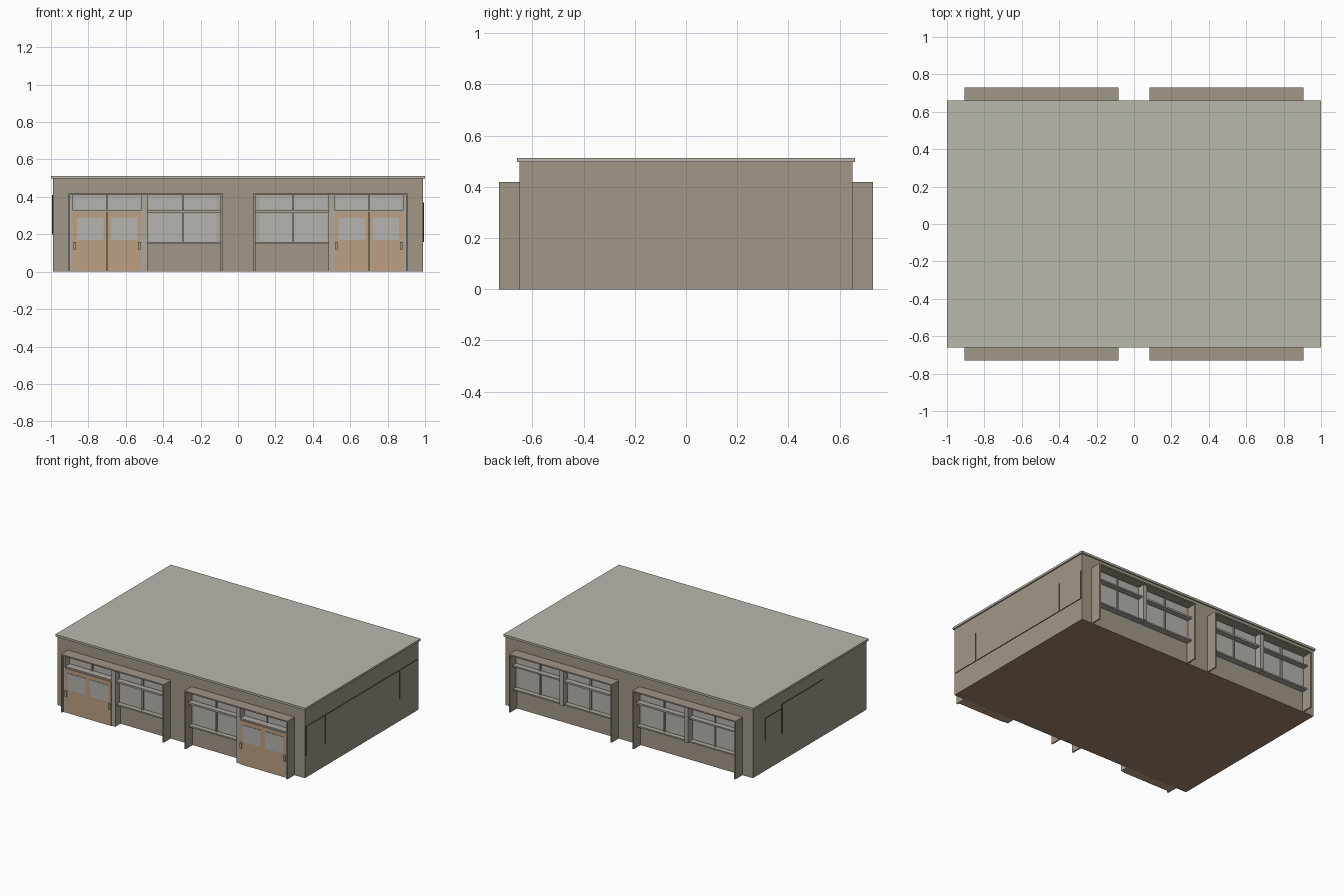
import bpy, bmesh

if "Cube" in bpy.data.objects:
    bpy.data.objects.remove(bpy.data.objects["Cube"])

def mat(name, rgb):
    m = bpy.data.materials.new(name)
    lin = [((c / 255 + 0.055) / 1.055) ** 2.4 for c in rgb]
    m.diffuse_color = (*lin, 1)
    m.use_nodes = True
    m.node_tree.nodes["Principled BSDF"].inputs["Base Color"].default_value = m.diffuse_color
    return m

WALL = mat("wall_taupe", (161, 151, 135))
ROOF = mat("roof_grey", (187, 183, 174))
TRIM = mat("trim_grey", (174, 168, 157))
GLASS = mat("pale_glass", (181, 180, 175))
WOOD = mat("door_wood", (187, 161, 130))
FLOOR = mat("floor_brown", (160, 134, 110))
GREEN = mat("dark_green", (40, 60, 48))

def boxes(name, material, spans):
    """One object made of boxes, each given as (x0, x1, y0, y1, z0, z1)."""
    bm = bmesh.new()
    for x0, x1, y0, y1, z0, z1 in spans:
        geo = bmesh.ops.create_cube(bm, size=1)
        for v in geo["verts"]:
            v.co = (x1 if v.co.x > 0 else x0,
                    y1 if v.co.y > 0 else y0,
                    z1 if v.co.z > 0 else z0)
    bmesh.ops.recalc_face_normals(bm, faces=bm.faces)
    me = bpy.data.meshes.new(name)
    bm.to_mesh(me)
    bm.free()
    me.materials.append(material)
    ob = bpy.data.objects.new(name, me)
    bpy.context.collection.objects.link(ob)
    return ob

# Main body, floor showing underneath, and overhanging roof
body = boxes("building_walls", WALL, [(-.99, .99, -.65, .65, 0, .5)])
body.data.materials.append(FLOOR)
for f in body.data.polygons:
    if f.normal.z < -.5:
        f.material_index = 1
boxes("roof_slab", ROOF, [(-1, 1, -.66, .66, .497, .512)])

# Wall-coloured side panels with dark edges
def side_panels(name, x0, x1, spans):
    ob = boxes(name, WALL, [(x0, x1, *s) for s in spans])
    ob.data.materials.append(GREEN)
    for f in ob.data.polygons:
        if abs(f.normal.x) < .5:
            f.material_index = 1

side_panels("right_wall_panels", .988, .995,
            [(-.64, -.43, .16, .37), (-.42, .42, .16, .37), (.43, .64, .16, .37)])
side_panels("left_wall_panels", -.995, -.988,
            [(.33, .51, .22, .38), (-.15, .32, .20, .41)])

def bay(label, m, s, doors):
    """Recessed bay: m mirrors x, s is -1 for the front and 1 for the back."""
    def part(name, material, spans):
        out = []
        for x0, x1, d0, d1, z0, z1 in spans:
            xs = sorted((x0 * m, x1 * m))
            ys = sorted((s * d0, s * d1))
            out.append((*xs, *ys, z0, z1))
        boxes(label + "_" + name, material, out)

    # surround: two fins and a top shelf
    part("surround", WALL, [(.083, .093, .65, .73, 0, .42),
                            (.897, .907, .65, .73, 0, .42),
                            (.093, .897, .65, .73, .411, .42)])
    # window grid behind the surround
    units = [(.105, .485), (.515, .885)]
    frame = [(.093, .897, .64, .66, .315, .411),
             (.093, .515, .64, .66, .15, .315),
             (.485, .515, .65, .71, 0 if doors else .15, .411),
             (.093, .485, .65, .70, .315, .328),
             (.515, .897, .65, .70 if not doors else .71, .32, .33),
             (.093, .485, .65, .695, .148, .158)]
    if doors:
        frame.append((.885, .897, .65, .715, 0, .411))
    else:
        frame += [(.515, .897, .64, .66, .15, .315),
                  (.515, .897, .65, .695, .148, .158)]
    part("window_frame", TRIM, frame)

    panes, bars = [], []
    for i, (a, b) in enumerate(units):
        c = (a + b) / 2
        rows = [(.336, .402)]
        if not (doors and i == 1):
            rows.append((.163, .308))
        for z0, z1 in rows:
            for p, q in ((a + .01, c - .006), (c + .006, b - .01)):
                panes.append((p, q, .655, .663, z0, z1))
            bars.append((c - .005, c + .005, .655, .672, z0 - .005, z1 + .005))
    part("window_panes", GLASS, panes)
    part("window_bars", TRIM, bars)

    # double doors with glass and outer handles
    if doors:
        part("doors", WOOD, [(.515, .699, .65, .715, 0, .32),
                             (.701, .885, .65, .715, 0, .32)])
        part("door_glass", GLASS, [(.538, .682, .71, .718, .17, .29),
                                   (.718, .862, .71, .718, .17, .29)])
        part("door_handles", WOOD, [(.518, .534, .71, .724, .118, .16),
                                    (.866, .882, .71, .724, .118, .16)])

for m, side in ((-1, "left"), (1, "right")):
    bay("front_" + side, m, -1, True)
    bay("back_" + side, m, 1, False)
